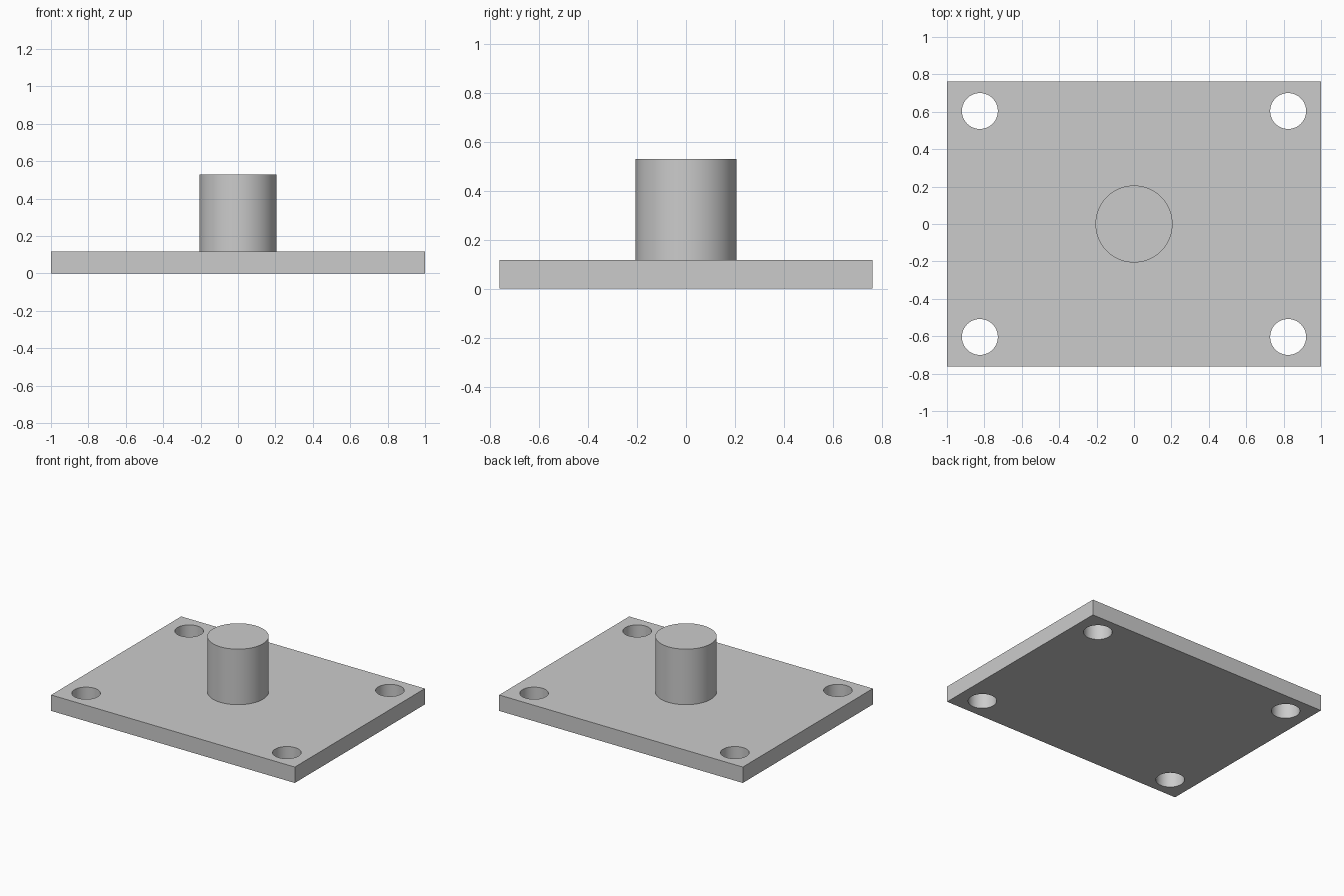
import bpy
import math

cube = bpy.data.objects.get("Cube")
if cube:
    bpy.data.objects.remove(cube, do_unlink=True)

# Main dimensions
WIDTH, DEPTH, THICK = 2.0, 1.525, 0.118
POST_RADIUS, POST_TOP = 0.206, 0.53
HOLE_RADIUS, HOLE_X, HOLE_Y = 0.096, 0.824, 0.604

# Plain grey material
grey = bpy.data.materials.new("light grey")
grey.use_nodes = True
colour = (0.6, 0.6, 0.6, 1.0)
grey.diffuse_color = colour
grey.node_tree.nodes["Principled BSDF"].inputs["Base Color"].default_value = colour


def cylinder(name, radius, bottom, top, x=0, y=0):
    bpy.ops.mesh.primitive_cylinder_add(
        vertices=96, radius=radius, depth=top - bottom,
        location=(x, y, (bottom + top) / 2))
    obj = bpy.context.object
    obj.name = name
    obj.data.materials.append(grey)
    return obj


def shade(obj):
    bpy.ops.object.select_all(action="DESELECT")
    obj.select_set(True)
    bpy.context.view_layer.objects.active = obj
    bpy.ops.object.shade_smooth_by_angle(angle=math.radians(30))


# Base plate
bpy.ops.mesh.primitive_cube_add(size=1, location=(0, 0, THICK / 2))
plate = bpy.context.object
plate.name = "base_plate"
plate.scale = (WIDTH, DEPTH, THICK)
bpy.ops.object.transform_apply(location=False, rotation=False, scale=True)
plate.data.materials.append(grey)

# Four corner bolt holes
cutters = []
for sx in (-1, 1):
    for sy in (-1, 1):
        cutter = cylinder("hole_cutter", HOLE_RADIUS, -THICK, 2 * THICK,
                          sx * HOLE_X, sy * HOLE_Y)
        cutter.hide_render = True
        cutters.append(cutter)
        cut = plate.modifiers.new("bolt_hole", "BOOLEAN")
        cut.operation = "DIFFERENCE"
        cut.solver = "EXACT"
        cut.object = cutter

bpy.context.view_layer.objects.active = plate
for name in [m.name for m in plate.modifiers]:
    bpy.ops.object.modifier_apply(modifier=name)
for cutter in cutters:
    bpy.data.objects.remove(cutter, do_unlink=True)
shade(plate)

# Central post
shade(cylinder("center_post", POST_RADIUS, THICK, POST_TOP))
